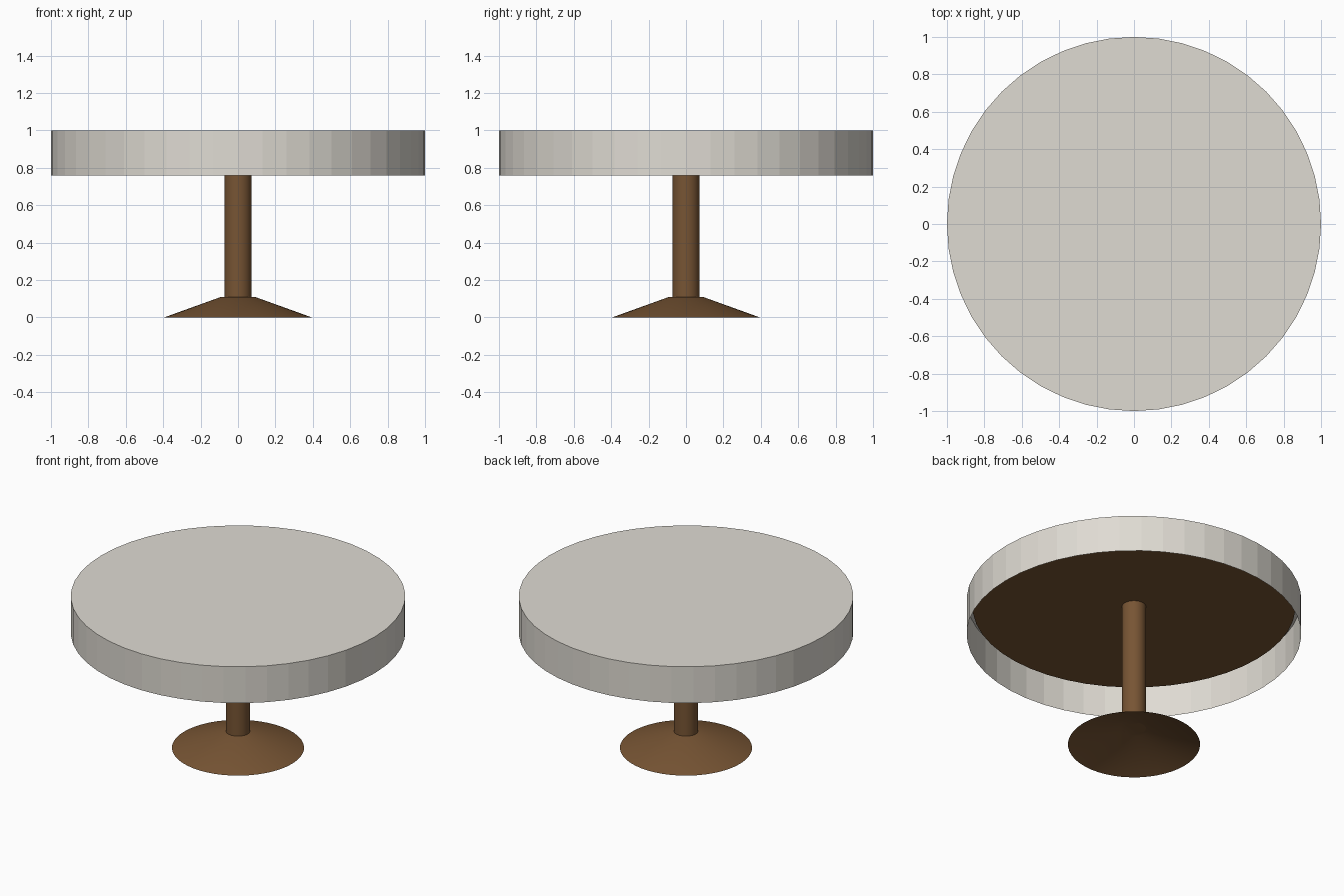
import bpy, bmesh, math

if "Cube" in bpy.data.objects:
    bpy.data.objects.remove(bpy.data.objects["Cube"])


def material(name, rgb):
    m = bpy.data.materials.new(name)
    m.diffuse_color = (*rgb, 1.0)
    m.use_nodes = True
    m.node_tree.nodes["Principled BSDF"].inputs["Base Color"].default_value = m.diffuse_color
    return m


cloth = material("cream_cloth", (0.74, 0.71, 0.65))
wood = material("brown_wood", (0.185, 0.09, 0.034))


def turned(name, profile, sides, mat, cap_bottom=True, smooth=False):
    """Revolve (radius, height) pairs listed bottom to top; the top is always capped."""
    bm = bmesh.new()
    rings = [[bm.verts.new((r * math.cos(math.tau * i / sides),
                            r * math.sin(math.tau * i / sides), z))
              for i in range(sides)] for r, z in profile]
    for low, high in zip(rings, rings[1:]):
        for i in range(sides):
            j = (i + 1) % sides
            bm.faces.new((low[i], low[j], high[j], high[i]))
    bm.faces.new(rings[-1])
    if cap_bottom:
        bm.faces.new(rings[0][::-1])
    mesh = bpy.data.meshes.new(name)
    bm.to_mesh(mesh)
    bm.free()
    mesh.materials.append(mat)
    obj = bpy.data.objects.new(name, mesh)
    bpy.context.collection.objects.link(obj)
    if smooth:
        bpy.ops.object.select_all(action='DESELECT')
        obj.select_set(True)
        bpy.context.view_layer.objects.active = obj
        bpy.ops.object.shade_smooth_by_angle(angle=math.radians(30))
    return obj


# Cloth: thin sheet over the top with a hanging skirt, open underneath
turned("tablecloth", [(1.0, 0.76), (1.0, 1.0)], 48, cloth, cap_bottom=False)
# Wooden disc hidden under the cloth
turned("table_top", [(0.965, 0.95), (0.965, 0.99)], 48, wood)
# Central post
turned("post", [(0.072, 0.11), (0.072, 0.951)], 32, wood, smooth=True)
# Hollow conical foot
turned("foot", [(0.395, 0.0), (0.09, 0.11)], 48, wood, cap_bottom=False, smooth=True)
